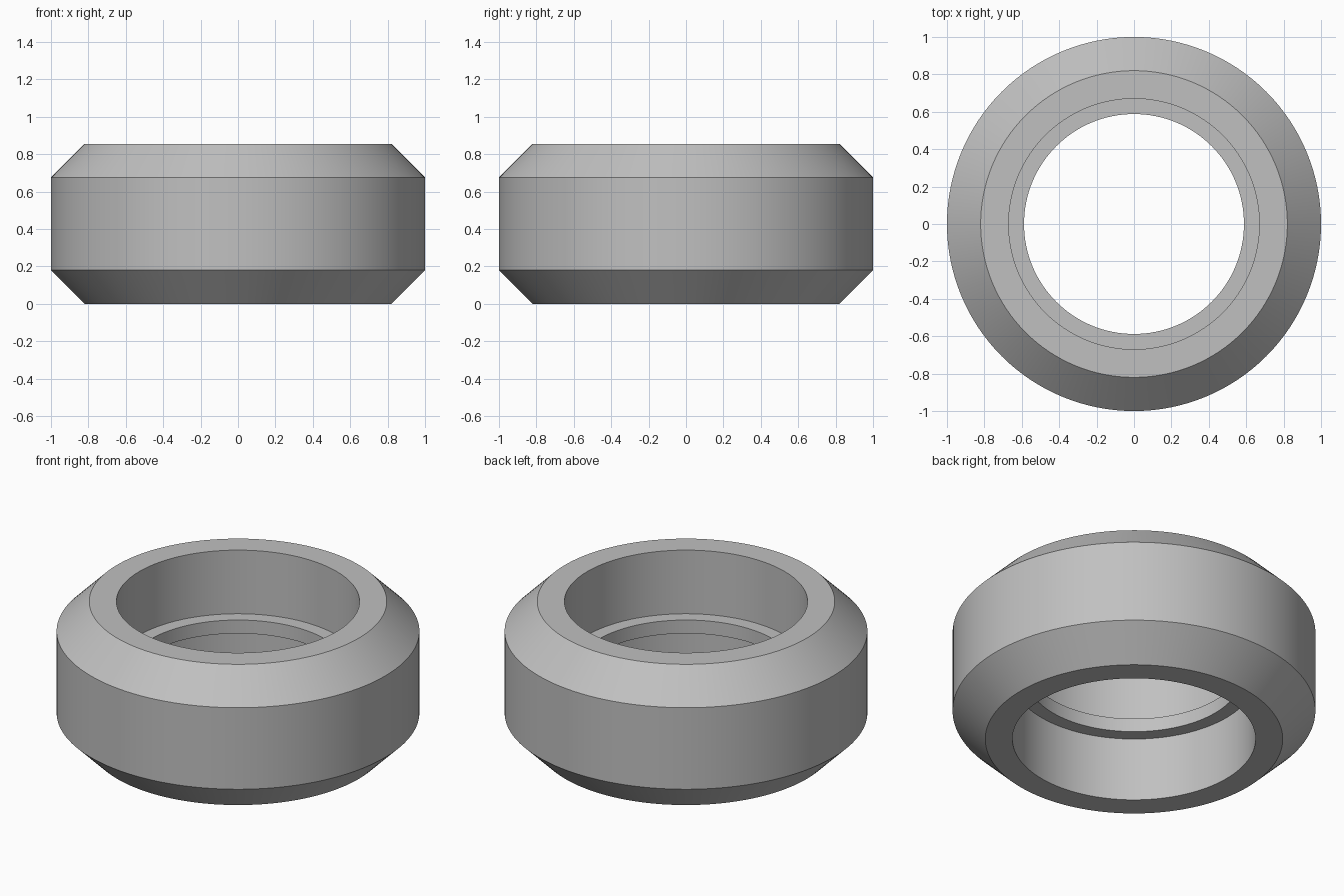
import bpy
import bmesh
import math

cube = bpy.data.objects.get("Cube")
if cube:
    bpy.data.objects.remove(cube, do_unlink=True)

HEIGHT = 0.856
OUTER, RIM, BORE, LIP = 1.0, 0.82, 0.67, 0.588
CHAMFER = OUTER - RIM
LIP_HALF = 0.041
SEGMENTS = 128

# Plain grey metal
metal = bpy.data.materials.new("grey metal")
metal.use_nodes = True
grey = (0.53, 0.53, 0.53, 1.0)
metal.diffuse_color = grey
metal.node_tree.nodes["Principled BSDF"].inputs["Base Color"].default_value = grey

# Upper half of the cross-section, as (radius, height above the middle)
top = HEIGHT / 2
upper = [(LIP, LIP_HALF), (BORE, LIP_HALF), (BORE, top),
         (RIM, top), (OUTER, top - CHAMFER)]
profile = upper + [(r, -z) for r, z in reversed(upper)]

# Chamfered ring with a central inner lip, turned around z
bm = bmesh.new()
verts = [bm.verts.new((r, 0, z + top)) for r, z in profile]
edges = [bm.edges.new((v, verts[i - 1])) for i, v in enumerate(verts)]
bmesh.ops.spin(bm, geom=verts + edges, cent=(0, 0, 0), axis=(0, 0, 1),
               angle=math.tau, steps=SEGMENTS, use_merge=True)
bmesh.ops.remove_doubles(bm, verts=bm.verts[:], dist=1e-4)
bmesh.ops.recalc_face_normals(bm, faces=bm.faces[:])

mesh = bpy.data.meshes.new("chamfered_ring")
bm.to_mesh(mesh)
bm.free()
mesh.materials.append(metal)
ring = bpy.data.objects.new("chamfered_ring", mesh)
bpy.context.collection.objects.link(ring)

# Smooth round walls, sharp rims
bpy.ops.object.select_all(action="DESELECT")
ring.select_set(True)
bpy.context.view_layer.objects.active = ring
bpy.ops.object.shade_smooth_by_angle(angle=math.radians(30))
